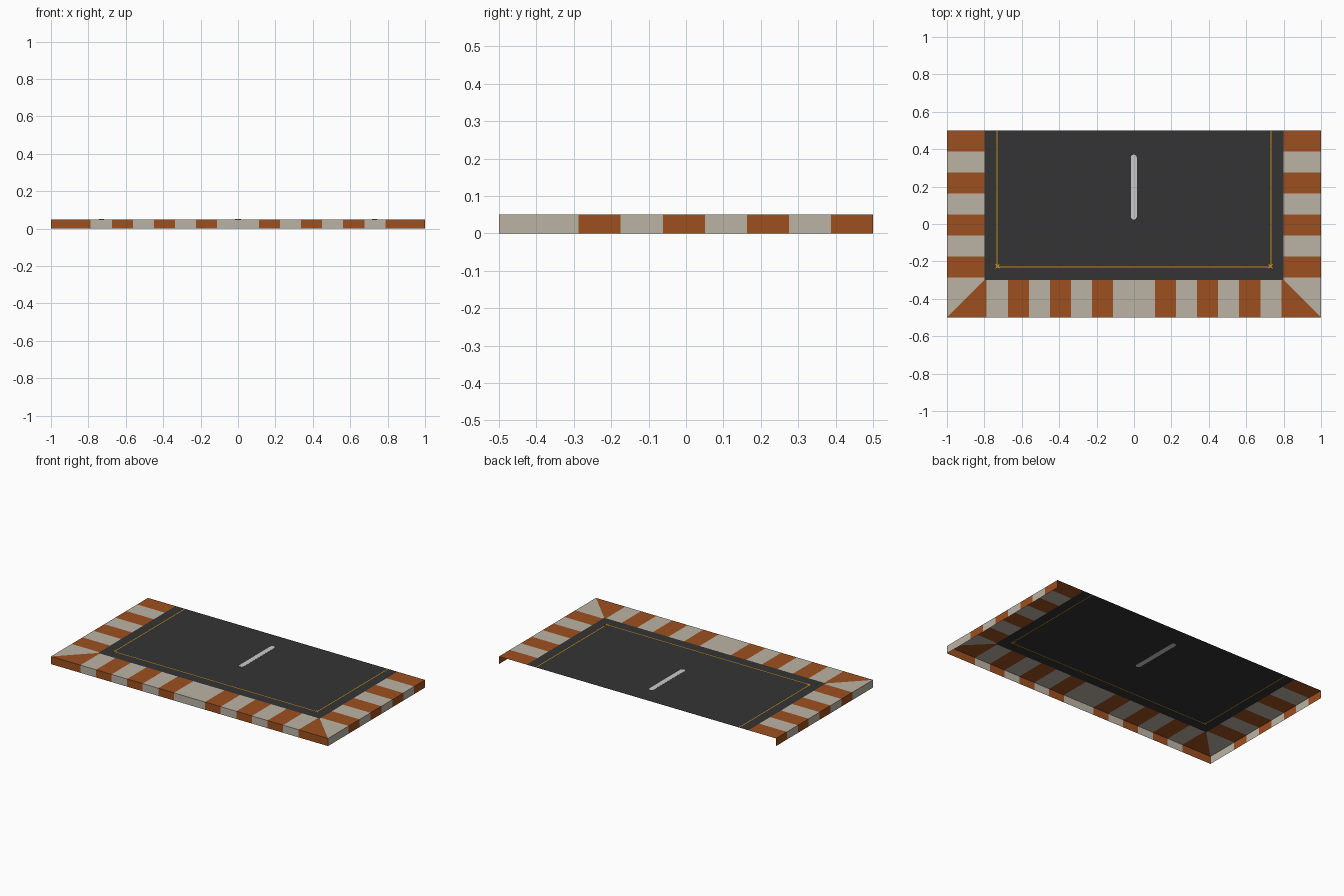
import bpy, math

if "Cube" in bpy.data.objects:
    bpy.data.objects.remove(bpy.data.objects["Cube"])


def material(name, rgb):
    m = bpy.data.materials.new(name)
    m.diffuse_color = (*rgb, 1)
    m.use_nodes = True
    m.node_tree.nodes["Principled BSDF"].inputs["Base Color"].default_value = m.diffuse_color
    return m


ORANGE = material("burnt orange", (0.337, 0.080, 0.014))
BEIGE = material("warm beige", (0.500, 0.456, 0.376))
DARK = material("charcoal", (0.034, 0.034, 0.034))
SILVER = material("light grey", (0.590, 0.590, 0.590))
GOLD = material("gold line", (0.580, 0.270, 0.010))
TOP = 0.05


def build(name, polys, mats):
    """polys: list of (points, material index), wound counter-clockwise from outside."""
    verts, faces = [], []
    for pts, _ in polys:
        faces.append(range(len(verts), len(verts) + len(pts)))
        verts += pts
    mesh = bpy.data.meshes.new(name)
    mesh.from_pydata(verts, [], [list(f) for f in faces])
    for m in mats:
        mesh.materials.append(m)
    for face, (_, i) in zip(mesh.polygons, polys):
        face.material_index = i
    ob = bpy.data.objects.new(name, mesh)
    bpy.context.collection.objects.link(ob)
    return ob


# Front border: striped top strip with mitred corners, and its skirt
pos = [0.1125 * (k + 1) for k in range(7)]
xs = [-1] + [-x for x in reversed(pos)] + pos + [1]
polys = []
for i, (a, b) in enumerate(zip(xs, xs[1:])):
    c = i % 2
    polys.append(([(a, -.5, 0), (b, -.5, 0), (b, -.5, TOP), (a, -.5, TOP)], c))
    if i == 0:
        top = [(-1, -.5), (b, -.5), (b, -.3), (-.8, -.3)]
    elif i == len(xs) - 2:
        top = [(a, -.5), (1, -.5), (.8, -.3), (a, -.3)]
    else:
        top = [(a, -.5), (b, -.5), (b, -.3), (a, -.3)]
    polys.append(([(x, y, TOP) for x, y in top], c))
build("front_border", polys, [ORANGE, BEIGE])

# Side borders: same stripes, mirrored left and right, open at the back
ys = [-.5] + [-.287 + 0.1125 * k for k in range(7)] + [.5]
for name, s in (("right_border", 1), ("left_border", -1)):
    polys = []
    for i, (a, b) in enumerate(zip(ys, ys[1:])):
        c = (i + 1) % 2
        skirt = [(s, a, 0), (s, b, 0), (s, b, TOP), (s, a, TOP)]
        top = [(s * .8, a, TOP), (s, a, TOP), (s, b, TOP), (s * .8, b, TOP)]
        if i == 0:
            top = [(s * .8, -.3, TOP), (s, -.5, TOP), (s, b, TOP), (s * .8, b, TOP)]
        for f in (skirt, top):
            polys.append((f if s > 0 else f[::-1], c))
    build(name, polys, [ORANGE, BEIGE])

# Deck panel with the thin U-shaped line cut in as narrow faces
L, W, YL = 0.733, 0.0028, -0.23
xs = [-.8, -L - W, -L + W, L - W, L + W, .8]
ys = [-.3, YL - W, YL + W, .5]
polys = []
for i in range(5):
    for j in range(3):
        x0, x1, y0, y1 = xs[i], xs[i + 1], ys[j], ys[j + 1]
        on_line = (i in (1, 3) and j >= 1) or (j == 1 and 1 <= i <= 3)
        polys.append(([(x0, y0, TOP), (x1, y0, TOP), (x1, y1, TOP), (x0, y1, TOP)],
                      int(on_line)))
build("deck_panel", polys, [DARK, GOLD])


def plate(name, outline, mat, h=0.0006):
    """Thin plate showing on both faces of the deck."""
    n = len(outline)
    up = [(x, y, TOP + h) for x, y in outline]
    dn = [(x, y, TOP - h) for x, y in outline]
    polys = [(up, 0), (dn[::-1], 0)]
    for i in range(n):
        j = (i + 1) % n
        polys.append(([dn[i], dn[j], up[j], up[i]], 0))
    build(name, polys, [mat])


# Centre bar with rounded ends
R, Y0, Y1 = 0.016, 0.04, 0.355
bar = [(R * math.cos(math.pi * k / 8) - 0.001, Y1 + R * math.sin(math.pi * k / 8)) for k in range(9)]
bar += [(-R * math.cos(math.pi * k / 8) - 0.001, Y0 - R * math.sin(math.pi * k / 8)) for k in range(9)]
plate("centre_bar", bar, SILVER)

# Small star marks at the line corners
for side, s in (("left", -1), ("right", 1)):
    star = []
    for k in range(8):
        r = 0.019 if k % 2 else 0.006
        t = k * math.pi / 4
        star.append((s * 0.73 + r * math.cos(t), -0.226 + r * math.sin(t)))
    plate(side + "_corner_mark", star, GOLD)
